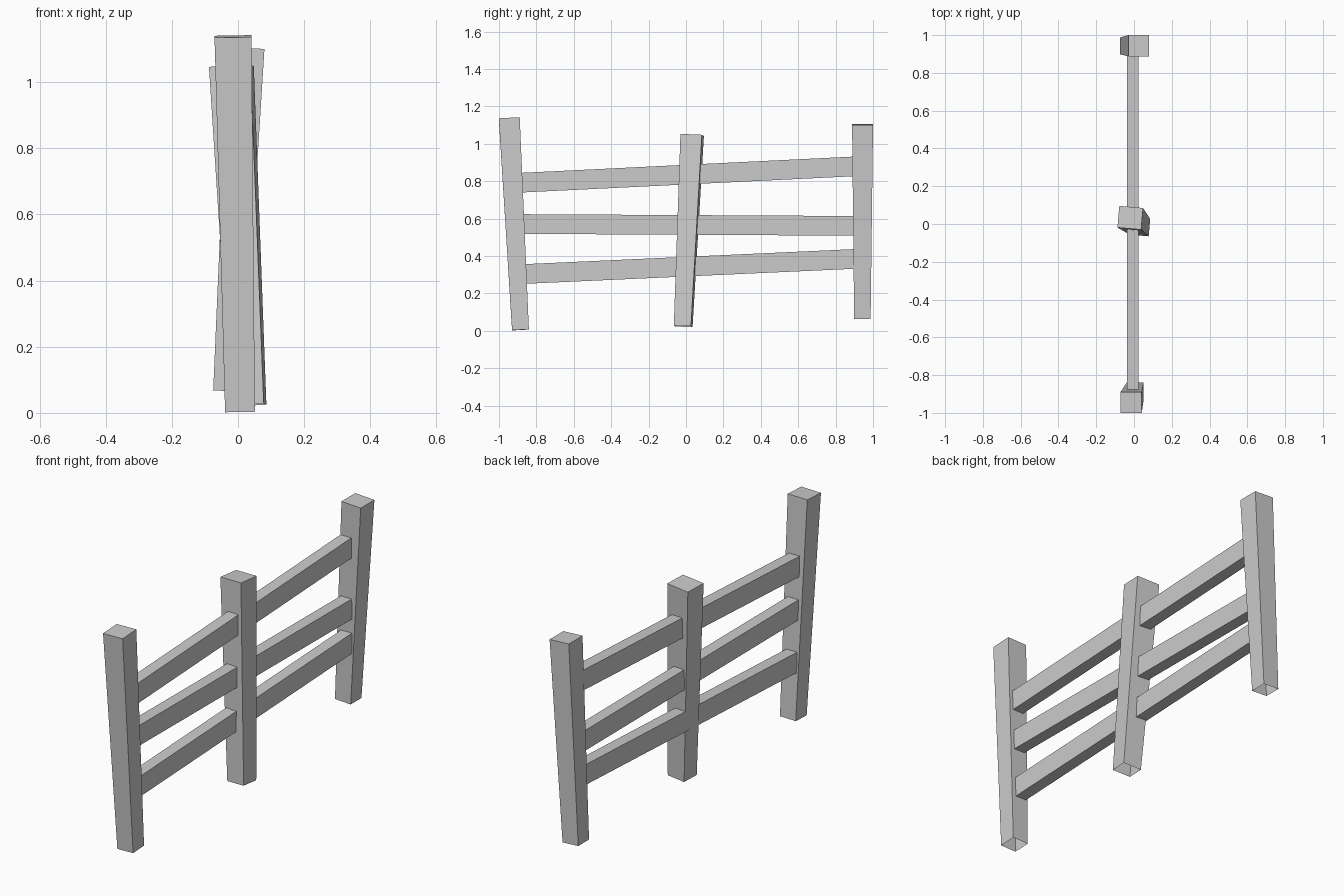
import bpy, bmesh
from math import radians
from mathutils import Vector, Matrix

if "Cube" in bpy.data.objects:
    bpy.data.objects.remove(bpy.data.objects["Cube"])


def beam(name, start, end, size0, size1, up, spin=0, cap_end=True):
    """Tapered four-sided beam with ends square to its axis; the start is open."""
    a, b = Vector(start), Vector(end)
    axis = (b - a).normalized()
    v = (Vector(up) - axis * axis.dot(Vector(up))).normalized()
    u = v.cross(axis)
    turn = Matrix.Rotation(radians(spin), 3, axis)
    u, v = turn @ u, turn @ v
    bm = bmesh.new()
    rings = []
    for p, (w, h) in ((a, size0), (b, size1)):
        rings.append([bm.verts.new(p + u * (sx * w / 2) + v * (sy * h / 2))
                      for sx, sy in ((-1, -1), (1, -1), (1, 1), (-1, 1))])
    for i in range(4):
        j = (i + 1) % 4
        bm.faces.new((rings[0][i], rings[0][j], rings[1][j], rings[1][i]))
    if cap_end:
        bm.faces.new(rings[1])
    bmesh.ops.recalc_face_normals(bm, faces=bm.faces[:])
    me = bpy.data.meshes.new(name)
    bm.to_mesh(me)
    bm.free()
    ob = bpy.data.objects.new(name, me)
    bpy.context.collection.objects.link(ob)
    return ob


# Leaning tapered posts, open underneath
beam("front_post", (0.006, -0.885, 0.005), (-0.015, -0.945, 1.138),
     (0.09, 0.09), (0.112, 0.112), (0, 1, 0))
beam("middle_post", (0.032, -0.015, 0.024), (-0.02, 0.033, 1.047),
     (0.1, 0.092), (0.126, 0.115), (0, 1, 0), spin=-5)
beam("back_post", (-0.03, 0.943, 0.066), (0.025, 0.944, 1.103),
     (0.09, 0.088), (0.11, 0.112), (0, 1, 0))

# Sloping rails running through the middle post into the end posts
for name, z0, z1 in (("lower_rail", 0.302, 0.385),
                     ("middle_rail", 0.571, 0.561),
                     ("upper_rail", 0.791, 0.88)):
    beam(name, (-0.006, -0.9, z0), (-0.006, 0.92, z1),
         (0.062, 0.105), (0.062, 0.105), (0, 0, 1), cap_end=False)
